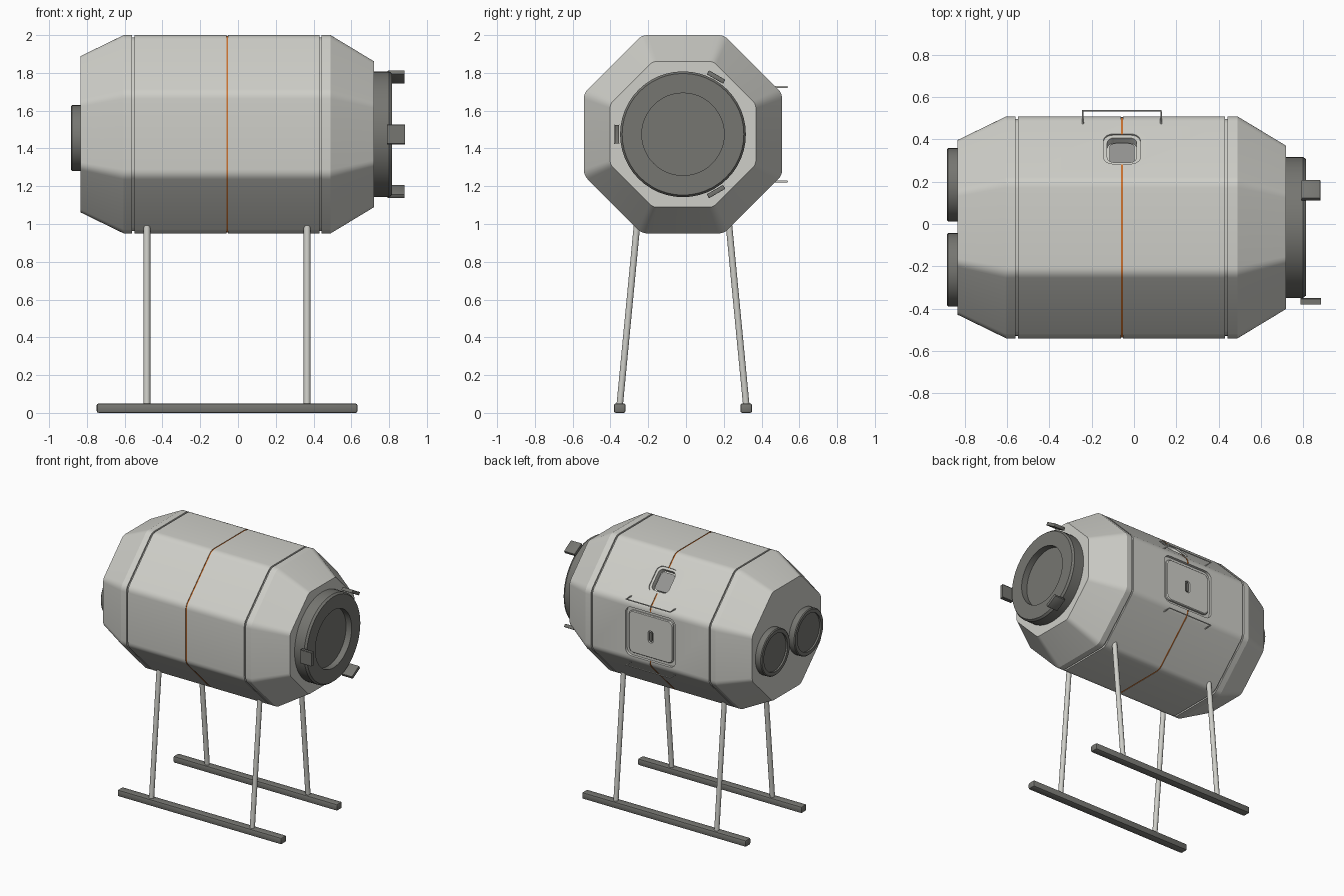
import bpy, bmesh, math
from mathutils import Matrix, Vector

if "Cube" in bpy.data.objects:
    bpy.data.objects.remove(bpy.data.objects["Cube"])

CY, CZ, R = -0.016, 1.475, 0.525      # hull axis and inradius
SEAM = -0.057                         # x of the central seam


def material(name, rgb):
    m = bpy.data.materials.new(name)
    m.use_nodes = True
    m.diffuse_color = (*rgb, 1)
    m.node_tree.nodes["Principled BSDF"].inputs["Base Color"].default_value = (*rgb, 1)
    return m


light = material("light grey hull", (0.62, 0.62, 0.58))
dark = material("dark grey metal", (0.18, 0.18, 0.165))
orange = material("orange seam", (0.6, 0.17, 0.03))
glass = material("window grey", (0.3, 0.3, 0.29))


def finish(name, bm, *mats, angle=20):
    bmesh.ops.recalc_face_normals(bm, faces=bm.faces)
    mesh = bpy.data.meshes.new(name)
    bm.to_mesh(mesh)
    bm.free()
    ob = bpy.data.objects.new(name, mesh)
    bpy.context.scene.collection.objects.link(ob)
    for m in mats:
        mesh.materials.append(m)
    smooth(ob, angle)
    return ob


def smooth(ob, angle=20):
    bpy.ops.object.select_all(action='DESELECT')
    ob.select_set(True)
    bpy.context.view_layer.objects.active = ob
    bpy.ops.object.shade_smooth_by_angle(angle=math.radians(angle))


def loft(bm, rings):
    """Skin a list of closed rings and cap both ends."""
    vs = [[bm.verts.new(p) for p in ring] for ring in rings]
    n = len(vs[0])
    for a, b in zip(vs, vs[1:]):
        for i in range(n):
            j = (i + 1) % n
            bm.faces.new((a[i], a[j], b[j], b[i]))
    bm.faces.new(vs[0])
    bm.faces.new(vs[-1])


def octagon(steps=4, t=0.03):
    """Octagon of inradius R with filleted corners."""
    half = math.radians(22.5)
    rad = t / math.tan(half)
    corner = (R - rad) / math.cos(half)
    pts = []
    for k in range(8):
        mid = half + k * 2 * half
        c = Vector((math.cos(mid), math.sin(mid))) * corner
        for s in range(steps + 1):
            a = mid + half * (2 * s / steps - 1)
            pts.append(c + rad * Vector((math.cos(a), math.sin(a))))
    return pts


def lathe(name, profile, y, z, mat, sides=48):
    """Turn an (x, radius) profile around an axis parallel to x."""
    bm = bmesh.new()
    loft(bm, [[(x, y + r * math.cos(2 * math.pi * i / sides),
                z + r * math.sin(2 * math.pi * i / sides)) for i in range(sides)]
              for x, r in profile])
    return finish(name, bm, mat, angle=30)


def slab(name, w, h, corner, low, high, tilt, mat, edge=0):
    """Rounded plate lying between two distances from the hull axis."""
    outline = []
    for k, (sx, sy) in enumerate(((1, 1), (-1, 1), (-1, -1), (1, -1))):
        for s in range(6):
            a = math.radians(90 * k + 18 * s)
            outline.append((sx * (w / 2 - corner) + corner * math.cos(a),
                            sy * (h / 2 - corner) + corner * math.sin(a)))
    bm = bmesh.new()
    rings = [(low, 1), (high - edge, 1)]
    if edge:
        rings.append((high, 1 - 2 * edge / w))
    loft(bm, [[(x * k, y * k, d) for x, y in outline] for d, k in rings])
    bm.transform(Matrix.Translation((SEAM, CY, CZ)) @
                 Matrix.Rotation(math.radians(-tilt), 4, 'X'))
    return finish(name, bm, mat, angle=30)


def cut(target, cutter):
    mod = target.modifiers.new("recess", 'BOOLEAN')
    mod.operation, mod.solver, mod.object = 'DIFFERENCE', 'EXACT', cutter
    bpy.context.view_layer.objects.active = target
    bpy.ops.object.modifier_apply(modifier=mod.name)
    bpy.data.objects.remove(cutter)


def box(name, size, loc, mat, rot=0, bevel=0.006):
    bm = bmesh.new()
    bmesh.ops.create_cube(bm, size=1)
    bm.transform(Matrix.Translation(loc) @ Matrix.Rotation(rot, 4, 'X') @
                 Matrix.Diagonal((*size, 1)))
    bmesh.ops.bevel(bm, geom=bm.edges[:], offset=bevel, segments=2, affect='EDGES', profile=0.5)
    return finish(name, bm, mat, angle=30)


def tube(name, points, radius, mat):
    cu = bpy.data.curves.new(name, 'CURVE')
    cu.dimensions, cu.bevel_depth, cu.bevel_resolution = '3D', radius, 3
    cu.use_fill_caps = True
    sp = cu.splines.new('POLY')
    sp.points.add(len(points) - 1)
    for p, co in zip(sp.points, points):
        p.co = (*co, 1)
    cu.materials.append(mat)
    ob = bpy.data.objects.new(name, cu)
    bpy.context.scene.collection.objects.link(ob)
    bpy.ops.object.select_all(action='DESELECT')
    ob.select_set(True)
    bpy.context.view_layer.objects.active = ob
    bpy.ops.object.convert(target='MESH')
    smooth(bpy.context.object, 40)


# Hull: octagonal loft with tapered ends and three seam grooves
stations = [(-0.835, 0.413), (-0.605, R)]
for x, g, depth in ((-0.555, 0.006, 0.012), (SEAM, 0.005, 0.004), (0.437, 0.006, 0.012)):
    stations += [(x - g, R), (x - g, R - depth), (x + g, R - depth), (x + g, R)]
stations += [(0.49, R), (0.72, 0.386)]
section = octagon()
bm = bmesh.new()
loft(bm, [[(x, CY + p.x * r / R, CZ + p.y * r / R) for p in section] for x, r in stations])
for f in bm.faces:
    if all(abs(v.co.x - SEAM) < 0.01 for v in f.verts):
        f.material_index = 1
hull = finish("hull", bm, light, orange)

# Recesses for the side hatch and the upper window
cut(hull, slab("hatch_cutter", 0.42, 0.37, 0.05, R - 0.02, R + 0.05, 90, light))
cut(hull, slab("window_frame_cutter", 0.175, 0.2, 0.045, R - 0.008, R + 0.05, 45, light))
cut(hull, slab("window_cutter", 0.14, 0.165, 0.035, R - 0.045, R + 0.06, 45, light))
smooth(hull)

# Hatch with its grip, and the window pane
hatch = slab("hatch", 0.37, 0.32, 0.035, R - 0.03, R - 0.002, 90, light, edge=0.006)
cut(hatch, slab("grip_cutter", 0.04, 0.09, 0.015, R - 0.018, R + 0.05, 90, light))
smooth(hatch, 30)
slab("hatch_grip", 0.018, 0.07, 0.008, R - 0.02, R - 0.004, 90, dark)
slab("window_pane", 0.12, 0.14, 0.03, R - 0.05, R - 0.032, 45, glass)

# Handrails above and below the hatch
for label, s in (("upper", 1), ("lower", -1)):
    z = CZ + s * 0.25
    xs = (SEAM - 0.185, SEAM + 0.185)
    tube(label + "_handrail",
         [(xs[0], 0.47, z), (xs[0], 0.536, z), (xs[1], 0.536, z), (xs[1], 0.47, z)],
         0.0045, light)

# Docking ring with a recessed plate and three guide petals
lathe("docking_ring", [(0.70, 0.333), (0.80, 0.333), (0.815, 0.322), (0.815, 0.218),
                       (0.768, 0.218), (0.768, 0.001)], CY, CZ, dark)
for i in range(3):
    a = math.radians(60 + 120 * i)
    box(f"guide_petal_{i + 1}", (0.09, 0.024, 0.1),
        (0.837, CY + 0.35 * math.cos(a), CZ + 0.35 * math.sin(a)), dark, a, 0.003)

# Twin round ports on the opposite end
for label, s in (("back", 1), ("front", -1)):
    lathe(label + "_port", [(-0.82, 0.174), (-0.879, 0.174), (-0.885, 0.168), (-0.885, 0.142),
                            (-0.872, 0.142), (-0.872, 0.001)], CY + s * 0.201, 1.455, dark)

# Splayed legs on two skids
for label, s in (("back", 1), ("front", -1)):
    box(label + "_skid", (1.38, 0.062, 0.05), (-0.058, CY + s * 0.335, 0.025), dark, 0, 0.01)
    for end, x in (("right", -0.482), ("left", 0.366)):
        tube(f"{label}_{end}_leg",
             [(x, CY + s * 0.336, 0.03), (x, CY + s * 0.24, 1.03)], 0.018, light)
